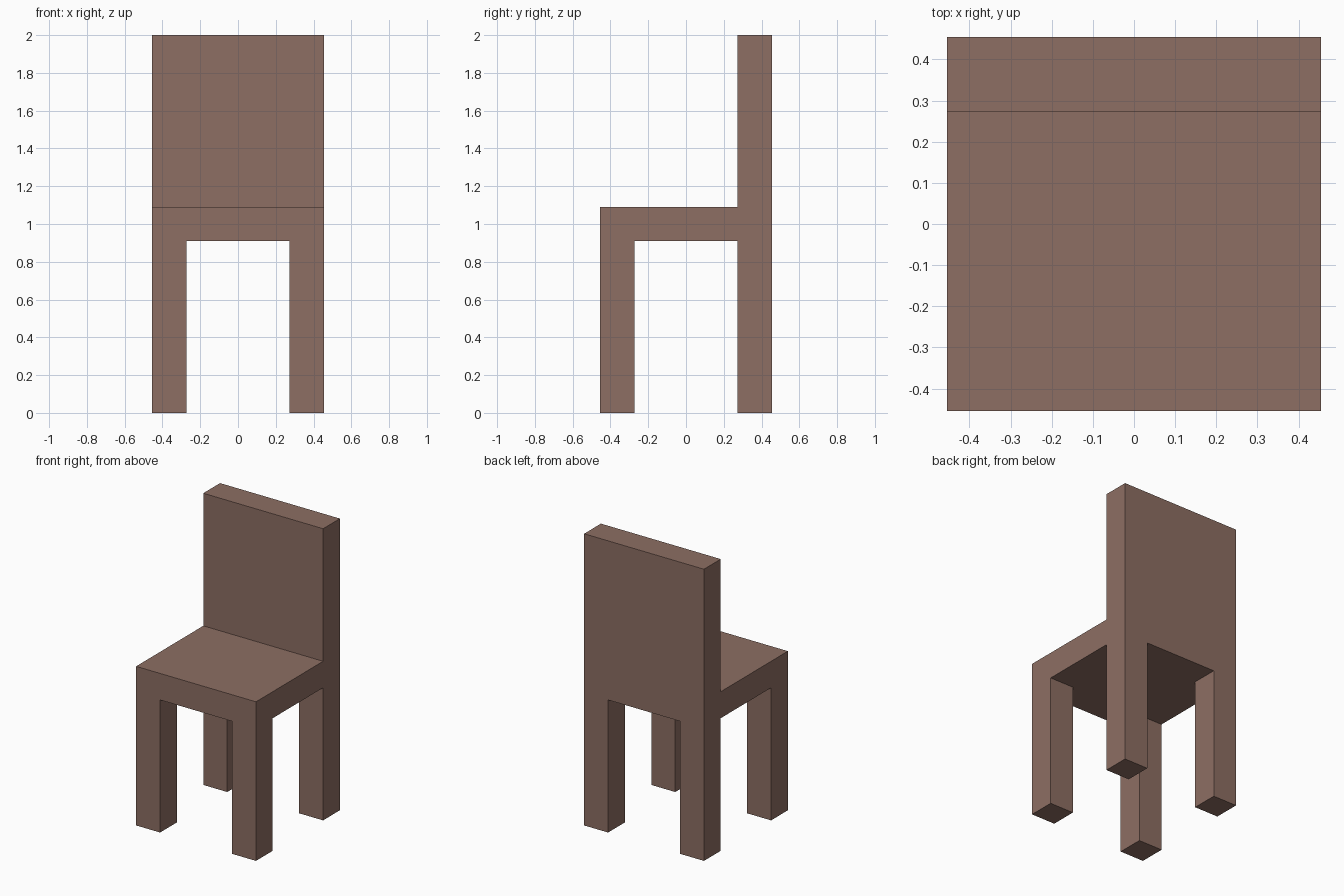
import bpy
import bmesh
from mathutils import Matrix, Vector

cube = bpy.data.objects.get("Cube")
if cube:
    bpy.data.objects.remove(cube, do_unlink=True)

UNIT = 1 / 11
HALF = 5 * UNIT            # half width and depth of the chair
INNER = 3 * UNIT           # inner edge of the legs and backrest
SEAT_BOTTOM, SEAT_TOP, HEIGHT = 10 * UNIT, 12 * UNIT, 2

wood = bpy.data.materials.new("brown wood")
wood.use_nodes = True
colour = (0.266, 0.156, 0.125, 1)
wood.diffuse_color = colour
wood.node_tree.nodes["Principled BSDF"].inputs["Base Color"].default_value = colour


def pull(bm, faces, distance):
    """Extrude separate faces straight up or down."""
    caps = bmesh.ops.extrude_discrete_faces(bm, faces=faces)["faces"]
    verts = list({v for f in caps for v in f.verts})
    bmesh.ops.translate(bm, verts=verts, vec=(0, 0, distance))


# Seat slab, scored along the inner lines of the legs
bm = bmesh.new()
size = Vector((2 * HALF, 2 * HALF, SEAT_TOP - SEAT_BOTTOM))
place = Matrix.Translation((0, 0, (SEAT_TOP + SEAT_BOTTOM) / 2)) @ Matrix.Diagonal(size).to_4x4()
bmesh.ops.create_cube(bm, size=1, matrix=place)
for axis in (Vector((1, 0, 0)), Vector((0, 1, 0))):
    for side in (-1, 1):
        geom = bm.verts[:] + bm.edges[:] + bm.faces[:]
        bmesh.ops.bisect_plane(bm, geom=geom, plane_co=axis * side * INNER, plane_no=axis)
bm.normal_update()

# Four legs, drawn down from the corners of the underside
corners = []
for f in bm.faces:
    c = f.calc_center_median()
    if f.normal.z < -0.9 and abs(c.x) > INNER and abs(c.y) > INNER:
        corners.append(f)
pull(bm, corners, -SEAT_BOTTOM)

# Backrest, drawn up from the rear strip of the seat
bm.normal_update()
rear = [f for f in bm.faces if f.normal.z > 0.9 and f.calc_center_median().y > INNER]
strip = bmesh.ops.dissolve_faces(bm, faces=rear)["region"]
pull(bm, strip, HEIGHT - SEAT_TOP)

# Merge flat areas into clean faces
bmesh.ops.recalc_face_normals(bm, faces=bm.faces[:])
bmesh.ops.dissolve_limit(bm, angle_limit=0.01, verts=bm.verts[:], edges=bm.edges[:])

mesh = bpy.data.meshes.new("chair")
bm.to_mesh(mesh)
bm.free()
mesh.materials.append(wood)
bpy.context.collection.objects.link(bpy.data.objects.new("chair", mesh))
